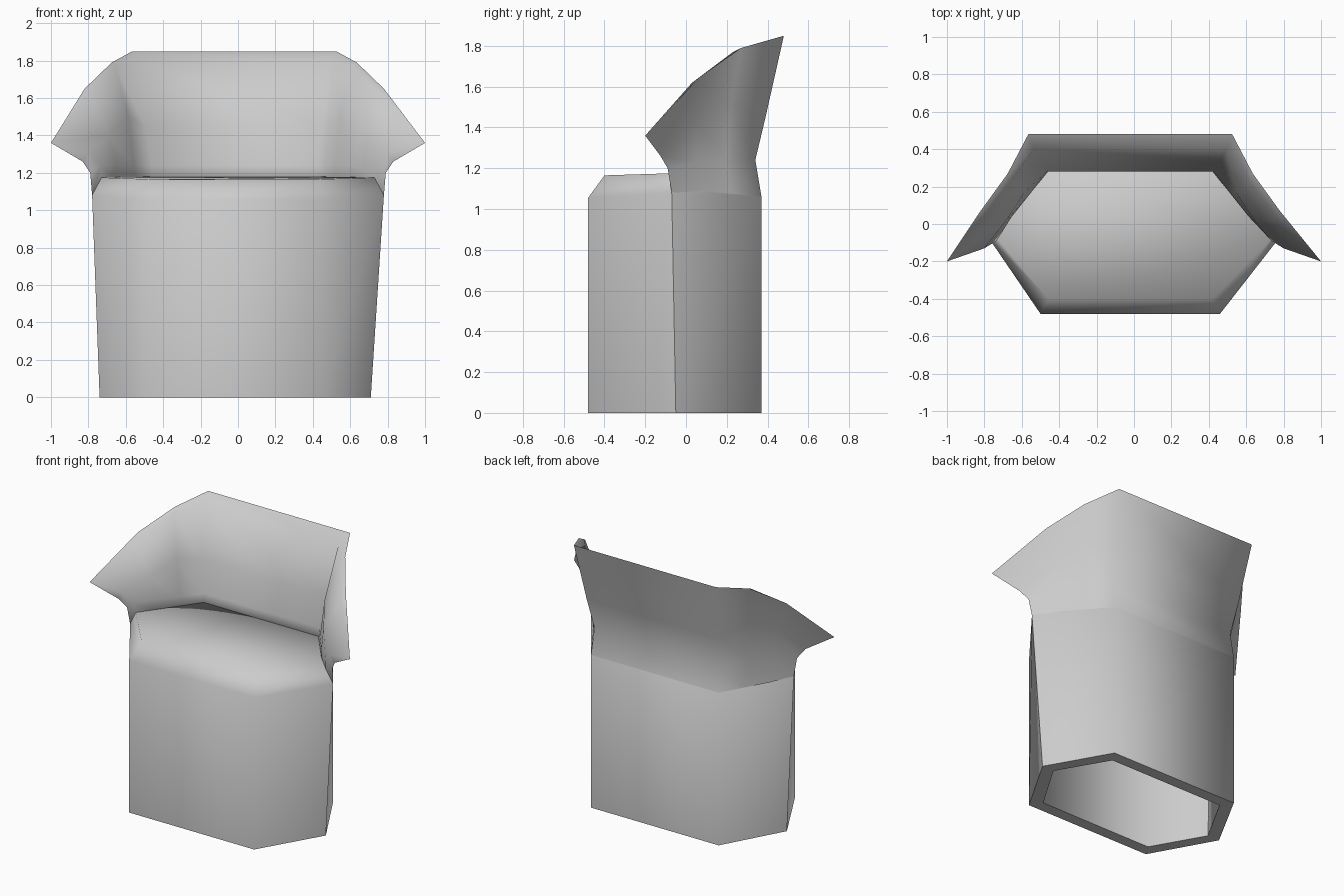
import bpy, bmesh

if "Cube" in bpy.data.objects:
    bpy.data.objects.remove(bpy.data.objects["Cube"])


def make_object(name, verts, faces):
    me = bpy.data.meshes.new(name)
    me.from_pydata(verts, [], faces)
    bm = bmesh.new()
    bm.from_mesh(me)
    bmesh.ops.remove_doubles(bm, verts=bm.verts, dist=0.001)
    bmesh.ops.recalc_face_normals(bm, faces=bm.faces)
    bm.to_mesh(me)
    bm.free()
    ob = bpy.data.objects.new(name, me)
    bpy.context.collection.objects.link(ob)
    bpy.ops.object.select_all(action='DESELECT')
    bpy.context.view_layer.objects.active = ob
    ob.select_set(True)
    bpy.ops.object.shade_smooth_by_angle(angle=1.06)
    return ob


def loft(name, rings, closed_ring, caps):
    """Join equal-length point loops with quads."""
    n = len(rings[0])
    verts = [p for r in rings for p in r]
    faces = []
    for i in range(len(rings) - 1):
        for j in range(n if closed_ring else n - 1):
            k = (j + 1) % n
            faces.append((i * n + j, i * n + k, (i + 1) * n + k, (i + 1) * n + j))
    if caps:
        faces += [tuple(range(n)), tuple(range((len(rings) - 1) * n, len(rings) * n))]
    return make_object(name, verts, faces)


def hexagon(front, side, back, side_shift):
    """Six-sided ring from (half width, y, z) of the front, side and back corners."""
    ring = []
    for s, pts in ((1, (front, side, back)), (-1, (back, side, front))):
        for p in pts:
            ring.append((s * p[0] + (side_shift if p is side else -0.02), p[1], p[2]))
    return ring


# hollow six-sided body: ceiling, inner wall, rim at the floor, outer wall, bevelled seat
loft("body_and_seat", [
    hexagon((0.43, -0.40, 1.09), (0.68, -0.06, 1.09), (0.44, 0.29, 1.09), 0),
    hexagon((0.43, -0.40, 0), (0.635, -0.05, 0), (0.44, 0.29, 0), -0.015),
    hexagon((0.48, -0.48, 0), (0.725, -0.05, 0), (0.49, 0.37, 0), -0.015),
    hexagon((0.48, -0.48, 1.055), (0.78, -0.07, 1.08), (0.49, 0.37, 1.06), 0),
    hexagon((0.44, -0.40, 1.165), (0.73, -0.08, 1.175), (0.44, 0.28, 1.18), 0),
], True, True)

# flared collar: cross-sections from the outside bottom over the rim to the inside bottom
corner = [(.49, .37, 1.06), (.485, .34, 1.24), (.51, .39, 1.45), (.545, .48, 1.85),
          (.515, .40, 1.80), (.475, .325, 1.45), (.44, .285, 1.24), (.44, .28, 1.17)]
rear_mid = [(.587, .223, 1.067), (.585, .20, 1.24), (.605, .22, 1.52), (.655, .27, 1.79),
            (.635, .23, 1.77), (.565, .17, 1.50), (.537, .16, 1.24), (.537, .16, 1.17)]
front_mid = [(.683, .077, 1.073), (.685, .055, 1.23), (.72, .05, 1.43), (.80, .07, 1.65),
             (.785, .03, 1.62), (.67, .01, 1.40), (.633, .04, 1.24), (.633, .04, 1.17)]
wing = [(.78, -.07, 1.08), (.79, -.09, 1.20), (.83, -.125, 1.26), (1.0, -.20, 1.36),
        (1.0, -.20, 1.36), (.80, -.13, 1.31), (.735, -.09, 1.24), (.73, -.08, 1.17)]

half = [wing, front_mid, rear_mid, corner]
sections = []
for s, group in ((-1, half), (1, half[::-1])):
    for sec in group:
        shift = 0 if sec is wing else -0.02
        sections.append([(s * x + shift, y, z) for x, y, z in sec])

n = 8
faces = [(i * n + j, i * n + j + 1, (i + 1) * n + j + 1, (i + 1) * n + j)
         for i in range(len(sections) - 1) for j in range(n - 1)]
# narrow faces closing the two wing ends
for base in (0, (len(sections) - 1) * n):
    faces += [(base + j, base + j + 1, base + 6 - j, base + 7 - j) for j in range(3)]
# hidden underside so the wall is closed
faces += [(i * n, (i + 1) * n, (i + 1) * n + 7, i * n + 7) for i in range(len(sections) - 1)]
make_object("flared_collar", [p for sec in sections for p in sec], faces)
